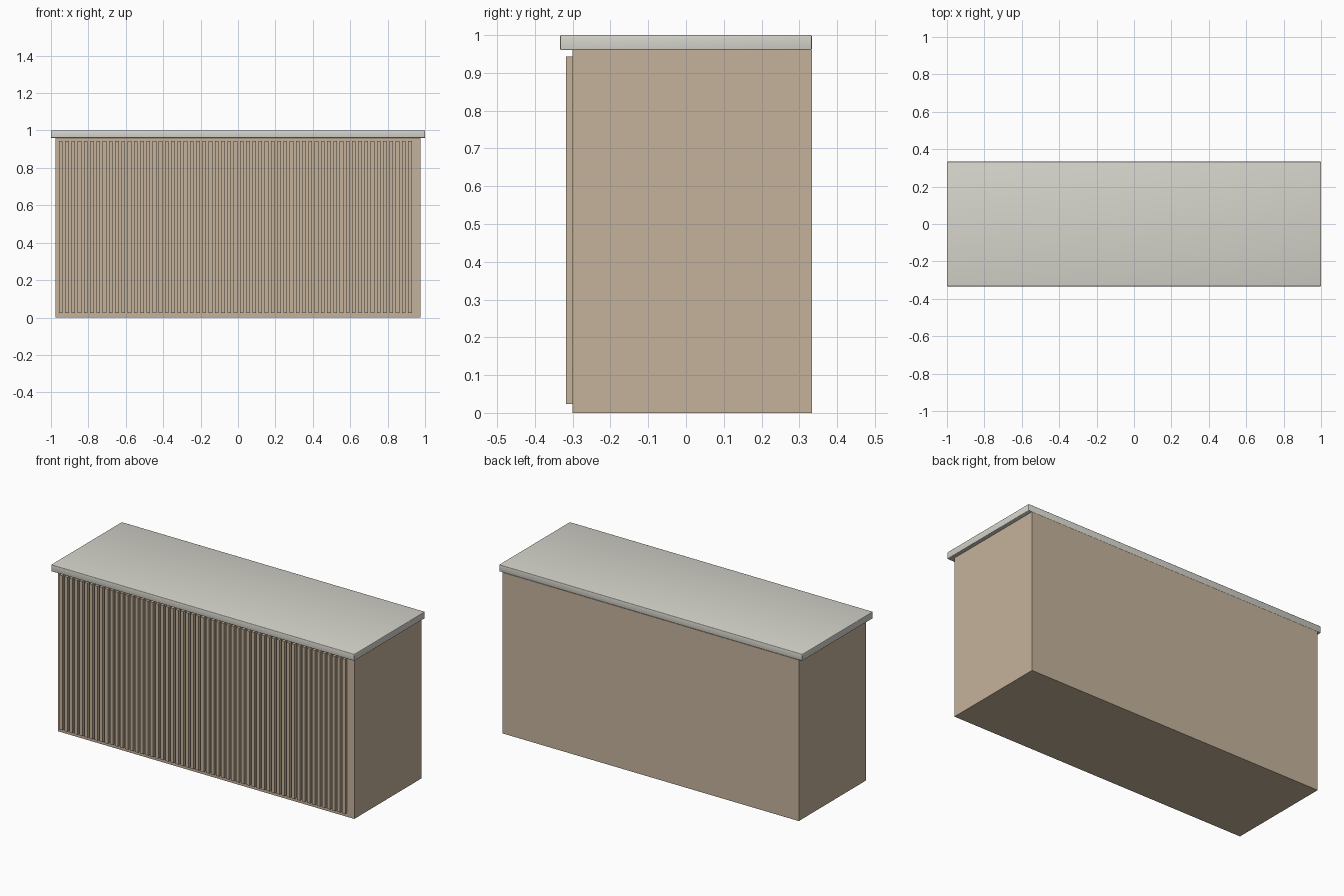
import bpy

if "Cube" in bpy.data.objects:
    bpy.data.objects.remove(bpy.data.objects["Cube"])


def material(name, rgb):
    m = bpy.data.materials.new(name)
    m.diffuse_color = (*rgb, 1.0)
    m.use_nodes = True
    m.node_tree.nodes["Principled BSDF"].inputs["Base Color"].default_value = m.diffuse_color
    return m


def box(name, lo, hi, mat):
    bpy.ops.mesh.primitive_cube_add(size=1)
    ob = bpy.context.object
    ob.name = name
    for v in ob.data.vertices:
        v.co = [(a + b) / 2 + c * (b - a) for a, b, c in zip(lo, hi, v.co)]
    ob.data.materials.append(mat)
    return ob


wood = material("light_wood", (0.56, 0.45, 0.33))
stone = material("pale_stone", (0.67, 0.66, 0.60))

# Solid counter body
box("counter_body", (-0.977, -0.30, 0.0), (0.977, 0.333, 0.96), wood)

# Stone worktop with small rounded edges, smooth shaded all over
top = box("worktop", (-1.0, -0.333, 0.96), (1.0, 0.333, 1.0), stone)
bevel = top.modifiers.new("rounded_edges", "BEVEL")
bevel.width = 0.0035
bevel.segments = 3
bpy.ops.object.shade_smooth()

# Vertical slats across the front
PITCH, WIDTH, START = 0.03333, 0.02, -0.957
for i in range(57):
    x = START + i * PITCH
    box(f"front_slat_{i + 1}", (x, -0.317, 0.023), (x + WIDTH, -0.30, 0.944), wood)
